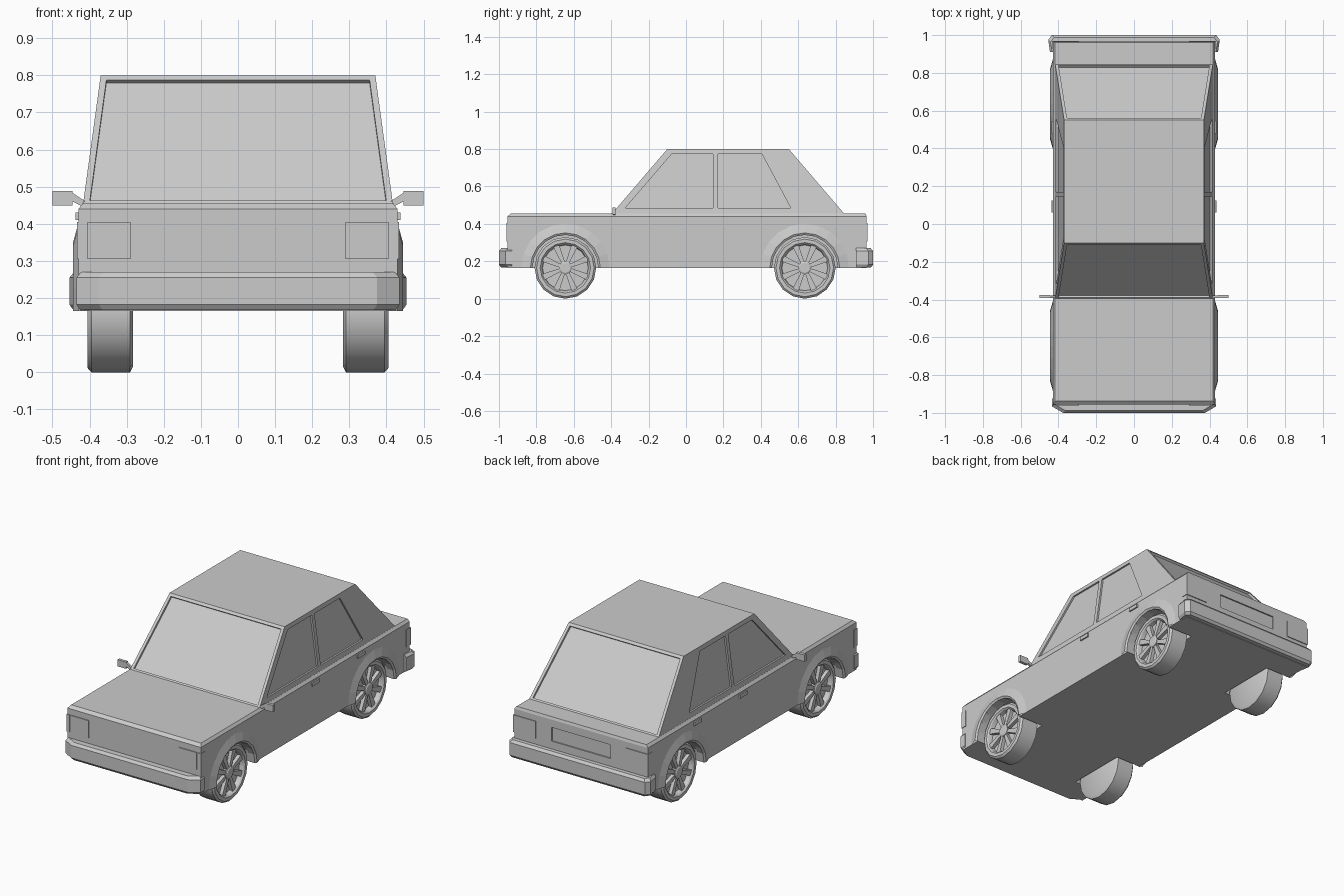
import bpy, bmesh
from math import sin, cos, pi, radians
from mathutils import Vector

if "Cube" in bpy.data.objects:
    bpy.data.objects.remove(bpy.data.objects["Cube"])


def loft(name, rings, mirror=False, cap=True, closed=True, smooth=False):
    """Skin a series of equal-length point rings."""
    bm = bmesh.new()
    vs = [[bm.verts.new(p) for p in r] for r in rings]
    n = len(rings[0])
    for a, b in zip(vs, vs[1:]):
        for i in range(n if closed else n - 1):
            j = (i + 1) % n
            bm.faces.new((a[i], a[j], b[j], b[i]))
    if cap:
        bm.faces.new(vs[0])
        bm.faces.new(vs[-1])
    bmesh.ops.recalc_face_normals(bm, faces=bm.faces)
    me = bpy.data.meshes.new(name)
    bm.to_mesh(me)
    bm.free()
    ob = bpy.data.objects.new(name, me)
    bpy.context.collection.objects.link(ob)
    bpy.context.view_layer.objects.active = ob
    bpy.ops.object.select_all(action='DESELECT')
    ob.select_set(True)
    if mirror:
        m = ob.modifiers.new("mirror", 'MIRROR')
        m.use_clip = False
        bpy.ops.object.modifier_apply(modifier=m.name)
    if smooth:
        bpy.ops.object.shade_smooth_by_angle(angle=radians(30))
    return ob


def rect(x, y0, y1, z):
    return [(-x, y0, z), (x, y0, z), (x, y1, z), (-x, y1, z)]


def box(name, x0, x1, y0, y1, z0, z1, mirror=True):
    return loft(name, [[(x0, y0, z), (x1, y0, z), (x1, y1, z), (x0, y1, z)]
                       for z in (z0, z1)], mirror)


def circle(x, r, cy, cz=0.165, n=16):
    return [(x, cy + r * cos(2 * pi * i / n), cz + r * sin(2 * pi * i / n))
            for i in range(n)]


def cut(ob, cutter):
    m = ob.modifiers.new("cut", 'BOOLEAN')
    m.object, m.operation, m.solver = cutter, 'DIFFERENCE', 'EXACT'
    bpy.context.view_layer.objects.active = ob
    bpy.ops.object.modifier_apply(modifier=m.name)
    bpy.data.objects.remove(cutter)


AXLES = (-0.645, 0.635)

# Lower body with chamfered top edge
body = loft("body", [rect(.43, -.955, .965, .165), rect(.43, -.955, .965, .44),
                     rect(.418, -.937, .96, .455)])
for cy in AXLES:
    cut(body, loft("well_cutter", [circle(.27, .178, cy), circle(.6, .178, cy)], True))
# Rear plate recess
cut(body, box("plate_cutter", -.19, .19, .957, 1.1, .315, .395, False))

# Cabin with recessed windscreen and rear glass
cabin = loft("cabin", [rect(.418, -.4, .85, .45), rect(.37, -.1, .55, .8)])
bm = bmesh.new()
bm.from_mesh(cabin.data)
glass = [f for f in bm.faces if abs(f.normal.y) > .5]
for f in glass:
    bmesh.ops.inset_region(bm, faces=[f], thickness=.017, use_even_offset=True)
    push = f.normal * -.012
    bmesh.ops.translate(bm, verts=bmesh.ops.extrude_discrete_faces(bm, faces=[f])["faces"][0].verts,
                        vec=push)
bmesh.ops.recalc_face_normals(bm, faces=bm.faces)
bm.to_mesh(cabin.data)
bm.free()


# Side windows, following the slope of the cabin
def side_x(z):
    return .418 - (z - .45) / .35 * .048


for pts in ([(-.325, .485), (-.075, .775), (.145, .775), (.145, .485)],
            [(.17, .485), (.17, .775), (.405, .775), (.56, .485)]):
    cut(cabin, loft("window_cutter", [[(side_x(z) + d, y, z) for y, z in pts]
                                      for d in (-.01, .05)], True))


# Flared wheel arches
def arc(x, r, cy, n=10):
    return [(x, cy + r * cos(pi * i / n), .165 + r * sin(pi * i / n)) for i in range(n + 1)]


for cy, end in zip(AXLES, ("front", "rear")):
    loft(end + "_arch_flares", [arc(.40, .176, cy), arc(.437, .176, cy), arc(.444, .187, cy),
                                arc(.429, .24, cy)], True, cap=False, closed=False)

# Wheels: tyre with recessed disc, spokes and hub
for cy, end in zip(AXLES, ("front", "rear")):
    profile = [(.283, .15), (.291, .165), (.395, .165), (.405, .154), (.405, .135),
               (.398, .128), (.375, .122)]
    loft(end + "_wheels", [circle(x, r, cy) for x, r in profile], True, smooth=True)
    loft(end + "_hubs", [circle(.37, .035, cy), circle(.398, .035, cy),
                         circle(.403, .027, cy)], True)
    for k in range(8):
        a = 2 * pi * (k + .5) / 8
        u, v = Vector((0, cos(a), sin(a))), Vector((0, -sin(a), cos(a)))
        c = Vector((0, cy, .165))
        outline = ((.025, -.009), (.128, -.017), (.128, .017), (.025, .009))
        loft(end + "_spokes", [[c + u * p + v * q + Vector((x, 0, 0)) for p, q in outline]
                               for x in (.37, .395)], True)


# Bumpers with angled corners and chamfered edges
def bumper(name, half, centre_y):
    def ring(z, inset):
        right = [(x - inset, y + (inset if y < centre_y else -inset)
                  if abs(y) > .95 else y, z) for x, y in half]
        return right + [(-x, y, zz) for x, y, zz in reversed(right)]
    loft(name, [ring(.168, .01), ring(.182, 0), ring(.255, 0), ring(.27, .012)])


bumper("front_bumper", [(.435, -.93), (.435, -.965), (.375, -1.0)], 0)
bumper("rear_bumper", [(.445, .91), (.454, .975), (.435, 1.0)], 0)

# Lamps
box("headlamps", .29, .405, -.96, -.945, .305, .405)
box("indicators", .412, .434, -.959, -.925, .305, .405)
box("tail_lamps", .29, .434, .93, .97, .305, .405)

# Door handles
for y in (.06, .48):
    box("door_handles", .42, .438, y, y + .065, .41, .43)

# Wing mirrors on angled stalks
box("mirrors", .446, .5, -.393, -.376, .449, .488)
loft("mirror_stalks", [[(.405, y, .44), (.405, y, .456), (.45, y, .486), (.45, y, .462)]
                       for y in (-.391, -.378)], True)
